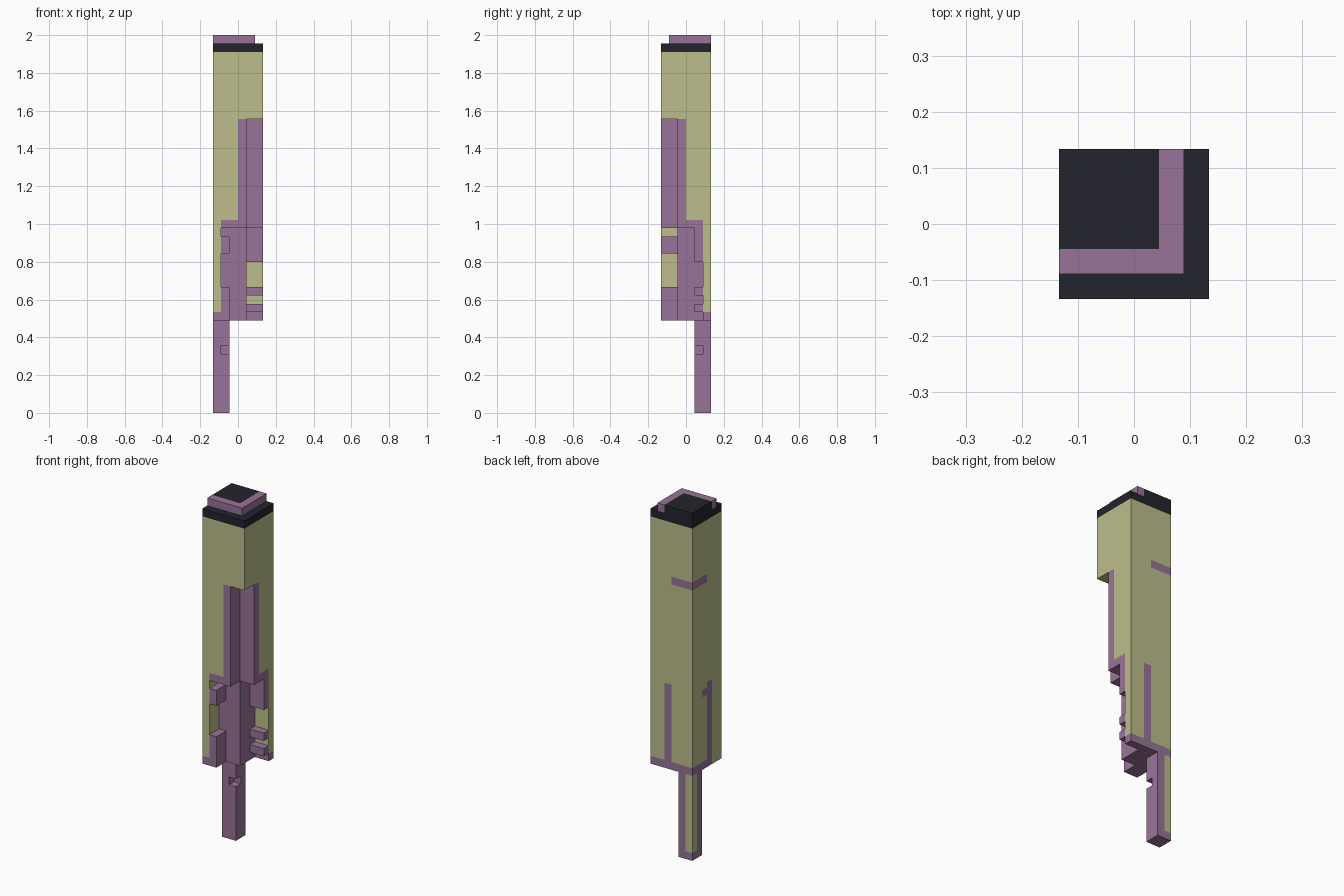
import bpy, bmesh
from mathutils import Vector

cube = bpy.data.objects.get("Cube")
if cube:
    bpy.data.objects.remove(cube, do_unlink=True)

U = 2 / 45  # one grid unit; all sizes below are in units


def material(name, rgb):
    linear = [((c / 255 + 0.055) / 1.055) ** 2.4 for c in rgb] + [1]
    mat = bpy.data.materials.new(name)
    mat.use_nodes = True
    mat.diffuse_color = linear
    mat.node_tree.nodes["Principled BSDF"].inputs["Base Color"].default_value = linear
    return mat


olive = material("olive", (188, 190, 139))
purple = material("purple", (152, 116, 152))
dark = material("charcoal", (35, 35, 45))


def inside(point, box):
    return all(lo - 0.01 <= c <= hi + 0.01
               for c, lo, hi in zip(point, box[::2], box[1::2]))


def prism(name, profile, z0, z1, base, trim=None, painted=()):
    """Extrude a profile upward; cut its faces along the painted boxes."""
    bm = bmesh.new()
    face = bm.faces.new([bm.verts.new((x, y, z0)) for x, y in profile])
    top = bmesh.ops.extrude_face_region(bm, geom=[face])["geom"]
    verts = [v for v in top if isinstance(v, bmesh.types.BMVert)]
    bmesh.ops.translate(bm, verts=verts, vec=(0, 0, z1 - z0))
    bmesh.ops.recalc_face_normals(bm, faces=bm.faces[:])
    for axis in range(3):
        normal = Vector([float(i == axis) for i in range(3)])
        for cut in sorted({c for b in painted for c in b[2 * axis:2 * axis + 2]}):
            bmesh.ops.bisect_plane(bm, geom=bm.verts[:] + bm.edges[:] + bm.faces[:],
                                   plane_co=normal * cut, plane_no=normal)
    for f in bm.faces:
        centre = f.calc_center_bounds()
        f.material_index = int(any(inside(centre, b) for b in painted))
    bmesh.ops.scale(bm, verts=bm.verts[:], vec=(U, U, U))
    mesh = bpy.data.meshes.new(name)
    bm.to_mesh(mesh)
    bm.free()
    mesh.materials.append(base)
    if trim:
        mesh.materials.append(trim)
    obj = bpy.data.objects.new(name, mesh)
    bpy.context.collection.objects.link(obj)
    return obj


def rect(x0, x1, y0, y1):
    return [(x0, y0), (x1, y0), (x1, y1), (x0, y1)]


FULL = rect(-3, 3, -3, 3)

# Cap: full plate, then a smaller raised plate with an L-shaped trim
prism("cap_plate", FULL, 43, 44, dark)
prism("cap_top", rect(-3, 2, -2, 3), 44, 45, dark, purple,
      [(1, 2, -2, 3, 44, 45), (-3, 2, -2, -1, 44, 45)])

# Upper body: full square with a short stripe round the back corner
prism("upper_body", FULL, 35, 43, olive, purple, [(-3, 0, 0, 3, 35, 36)])

# Middle body: front corner notched, trimmed along the notch
prism("middle_body",
      [(-3, -3), (1, -3), (1, -1), (3, -1), (3, 3), (-3, 3)],
      22, 35, olive, purple,
      [(0, 3, -3, 0, 22, 35), (-2, 3, -3, 2, 22, 23)])

# Lower body: two thin walls around a square core
prism("lower_body",
      [(-3, -3), (-2, -3), (-2, -1), (1, -1), (1, 2), (3, 2), (3, 3), (-3, 3)],
      11, 22, olive, purple,
      [(-2, 1, -1, 2, 11, 22),          # core
       (-3, 3, -1, 3, 11, 12),          # bottom band
       (-2.95, -2, -3, -1, 11, 12),     # front wall foot
       (0, 1, 3, 3, 11, 22),            # back stripe
       (-3, -3, -1, 0, 11, 22),         # side stripe
       (-3, -3, 0, 1, 20.4, 21.3)])     # side stripe tab

# Blocks on the two thin walls
for i, (z0, z1) in enumerate([(11, 15), (19, 21)]):
    prism(f"front_block_{i + 1}", rect(-2, -1, -3, -1), z0, z1, purple)
for i, (z0, z1) in enumerate([(12, 13), (14, 15), (18, 22)]):
    prism(f"side_block_{i + 1}", rect(1, 3, 1, 2), z0, z1, purple)

# Leg: square post with a small corner notch and an olive back corner
post = rect(-3, -1, 1, 3)
notched = [(-3, 1), (-2, 1), (-2, 2), (-1, 2), (-1, 3), (-3, 3)]
for name, shape, z0, z1 in [("leg_lower", post, 0, 7),
                            ("leg_notch", notched, 7, 8),
                            ("leg_upper", post, 8, 11)]:
    prism(name, shape, z0, z1, purple, olive, [(-3, -2, 2, 3, 1, 11)])
